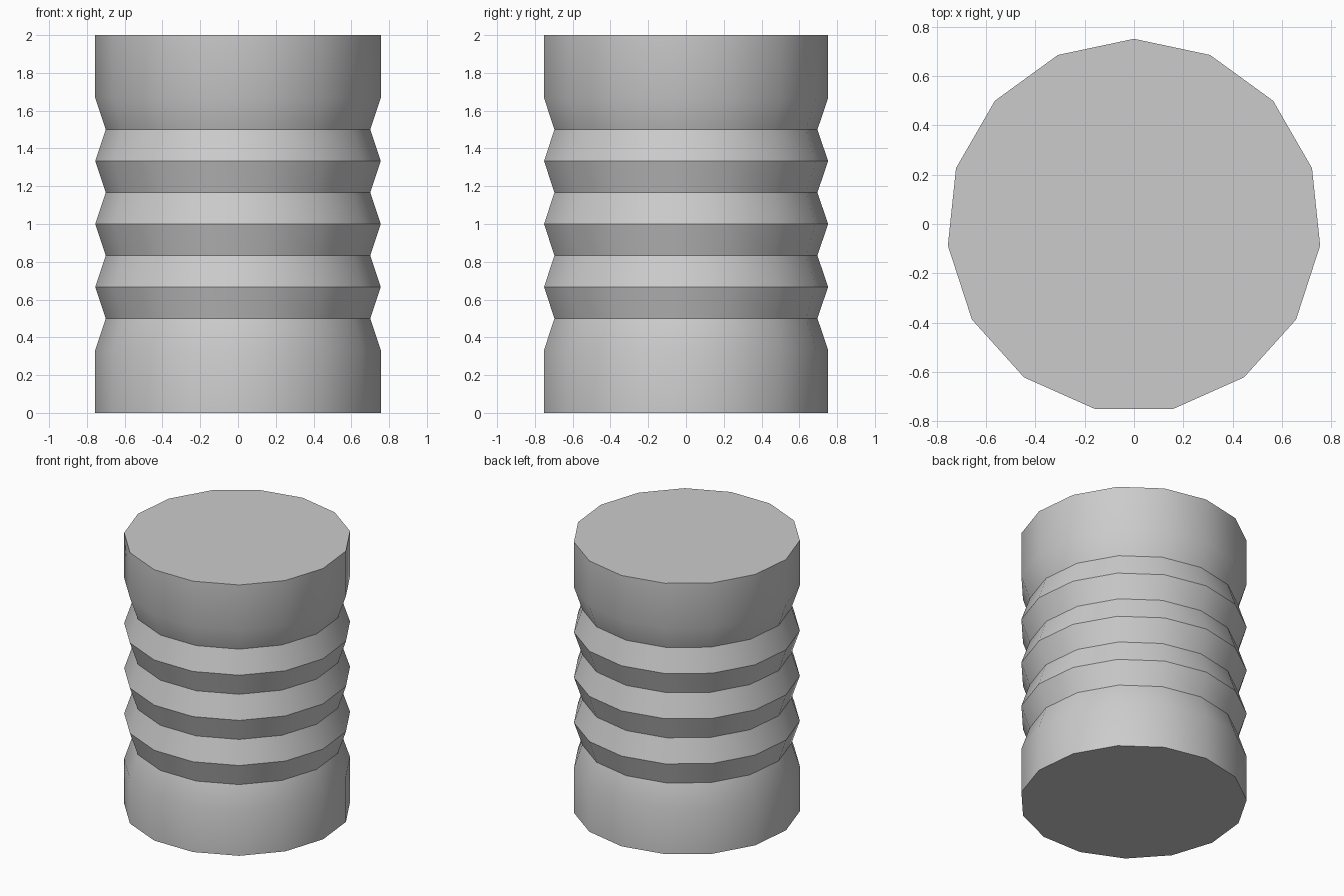
import bpy, bmesh
from math import sin, cos, tau, radians

cube = bpy.data.objects.get("Cube")
if cube:
    bpy.data.objects.remove(cube)

SIDES, WIDE, NARROW, STEP = 15, 0.76, 0.704, 1 / 6
SHIFT = -0.008  # centres the odd-sided outline on y

grey = bpy.data.materials.new("grey")
grey.use_nodes = True
colour = (0.6, 0.6, 0.6, 1)
grey.diffuse_color = colour
grey.node_tree.nodes["Principled BSDF"].inputs["Base Color"].default_value = colour

# Profile: plain ends with alternating grooves and ridges between
profile = [(WIDE, 0)]
profile += [(NARROW if i % 2 else WIDE, i * STEP) for i in range(2, 11)]
profile += [(WIDE, 2)]

# Ribbed body: one ring per profile point, joined and capped
bm = bmesh.new()
rings = []
for radius, z in profile:
    rings.append([bm.verts.new((radius * sin(tau * k / SIDES),
                                radius * cos(tau * k / SIDES) + SHIFT, z))
                  for k in range(SIDES)])
for low, high in zip(rings, rings[1:]):
    for k in range(SIDES):
        n = (k + 1) % SIDES
        bm.faces.new((low[k], low[n], high[n], high[k]))
bm.faces.new(rings[0])
bm.faces.new(rings[-1])
bmesh.ops.recalc_face_normals(bm, faces=bm.faces)

mesh = bpy.data.meshes.new("ribbed_cylinder")
bm.to_mesh(mesh)
bm.free()
mesh.materials.append(grey)
body = bpy.data.objects.new("ribbed_cylinder", mesh)
bpy.context.collection.objects.link(body)

# Smooth sides with crisp ridges
bpy.ops.object.select_all(action='DESELECT')
body.select_set(True)
bpy.context.view_layer.objects.active = body
bpy.ops.object.shade_smooth_by_angle(angle=radians(30))
